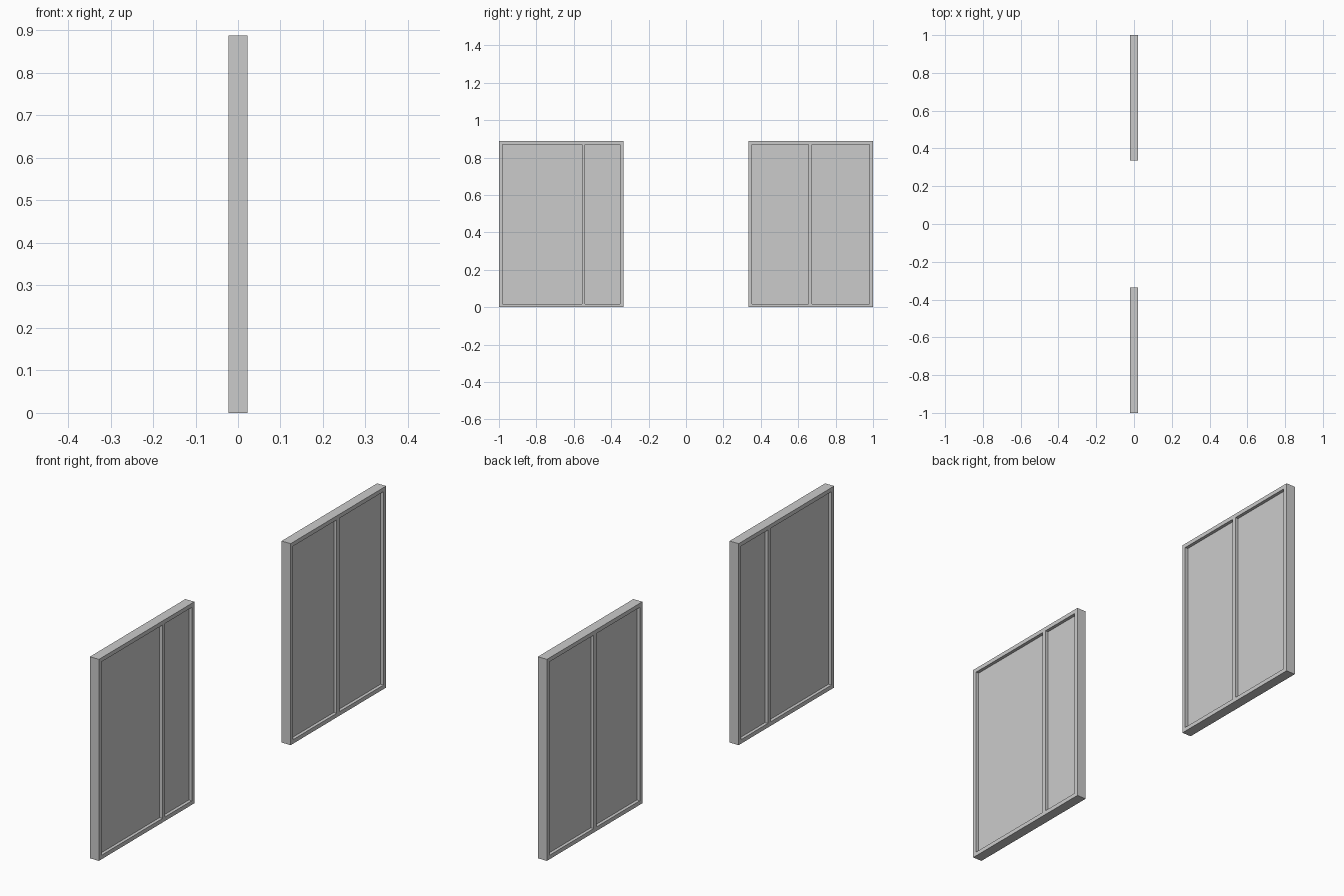
import bpy

if "Cube" in bpy.data.objects:
    bpy.data.objects.remove(bpy.data.objects["Cube"])

H = 0.888      # overall height
D = 0.044      # frame depth
B = 0.018      # bar width
GLASS = 0.016  # pane thickness


def box(name, y0, y1, z0, z1, depth):
    bpy.ops.mesh.primitive_cube_add(size=1, location=(0, (y0 + y1) / 2, (z0 + z1) / 2))
    o = bpy.context.object
    o.name = name
    o.scale = (depth, y1 - y0, z1 - z0)
    bpy.ops.object.transform_apply(location=False, rotation=False, scale=True)
    return o


def window(side, y0, y1, mullion):
    # outer frame: stiles run full height, rails fit between them
    box(side + "_near_stile", y0, y0 + B, 0, H, D)
    box(side + "_far_stile", y1 - B, y1, 0, H, D)
    box(side + "_bottom_rail", y0 + B, y1 - B, 0, B, D)
    box(side + "_top_rail", y0 + B, y1 - B, H - B, H, D)
    # vertical divider
    box(side + "_mullion", mullion - B / 2, mullion + B / 2, B, H - B, D)
    # recessed panes either side of the divider
    box(side + "_pane_a", y0 + B, mullion - B / 2, B, H - B, GLASS)
    box(side + "_pane_b", mullion + B / 2, y1 - B, B, H - B, GLASS)


window("front_window", -1.0, -0.335, -0.548)
window("back_window", 0.335, 1.0, 0.665)
